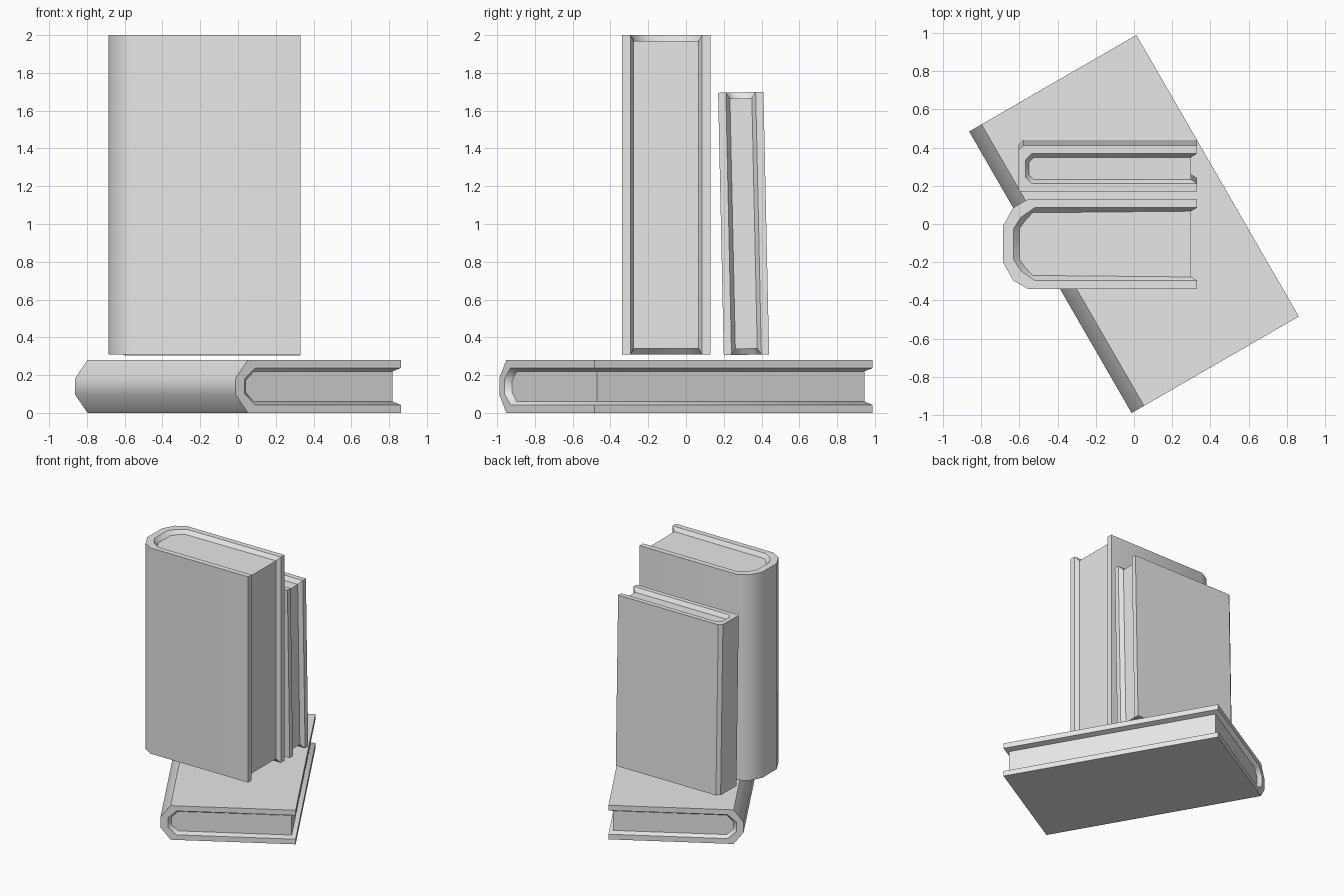
import bpy, bmesh, math
from mathutils import Matrix, Vector

cube = bpy.data.objects.get("Cube")
if cube:
    bpy.data.objects.remove(cube, do_unlink=True)

grey = bpy.data.materials.new("plain_grey")
grey.use_nodes = True
grey.diffuse_color = (0.8, 0.8, 0.8, 1)
grey.node_tree.nodes["Principled BSDF"].inputs["Base Color"].default_value = (0.8, 0.8, 0.8, 1)

RECESS = 0.032  # how far the pages sit back from the cover edges


def book(name, outer, rim, pages, height, matrix):
    """A book from three matching open profiles that run around the spine."""
    bm = bmesh.new()

    def row(profile, z):
        return [bm.verts.new((x, y, z)) for x, y in profile]

    def strip(a, b):
        for i in range(len(a) - 1):
            bm.faces.new((a[i], a[i + 1], b[i + 1], b[i]))

    ends = []
    for z, inset in ((0, RECESS), (height, -RECESS)):
        o, r, p = row(outer, z), row(rim, z), row(pages, z + inset)
        strip(o, r)          # cover edge
        strip(r, p)          # bevel down to the pages
        bm.faces.new(p)      # page block end
        ends.append((o, r, p))
    (o0, r0, p0), (o1, r1, p1) = ends
    strip(o0, o1)            # boards and spine
    for i in (0, -1):        # open edges of both boards
        strip([o0[i], r0[i], p0[i]], [o1[i], r1[i], p1[i]])
    bm.faces.new((p0[0], p0[-1], p1[-1], p1[0]))  # fore edge of the pages
    bmesh.ops.recalc_face_normals(bm, faces=bm.faces)

    mesh = bpy.data.meshes.new(name)
    bm.to_mesh(mesh)
    bm.free()
    mesh.materials.append(grey)
    obj = bpy.data.objects.new(name, mesh)
    bpy.context.collection.objects.link(obj)
    obj.matrix_world = matrix
    bpy.ops.object.select_all(action='DESELECT')
    obj.select_set(True)
    bpy.context.view_layer.objects.active = obj
    bpy.ops.object.shade_smooth_by_angle(angle=math.radians(42))


def mirrored(half, thickness):
    """Complete a profile that is symmetric about mid thickness."""
    return half + [(x, thickness - y) for x, y in reversed(half)]


# Thick upright book with a rounded spine
T = 0.47
book("thick_upright_book",
     mirrored([(0.33, 0), (-0.555, 0), (-0.632, 0.045), (-0.685, 0.14)], T),
     mirrored([(0.33, 0.045), (-0.52, 0.045), (-0.592, 0.095), (-0.63, 0.155)], T),
     mirrored([(0.298, 0.063), (-0.53, 0.071), (-0.567, 0.11), (-0.6, 0.155)], T),
     1.69, Matrix.Translation((0, -0.34, 0.31)))

# Slim book leaning against it
book("slim_leaning_book",
     [(0.33, 0), (-0.595, 0), (-0.605, 0.01), (-0.605, 0.215), (-0.58, 0.24), (0.33, 0.24)],
     mirrored([(0.33, 0.041), (-0.535, 0.041), (-0.567, 0.075)], 0.24),
     mirrored([(0.298, 0.062), (-0.525, 0.062), (-0.55, 0.088)], 0.24),
     1.39, Matrix.Translation((0, 0.2, 0.305)) @ Matrix.Rotation(0.0216, 4, 'X'))

# Book lying flat beneath, turned on its side
a = math.radians(30)
along, up = Vector((math.cos(a), math.sin(a), 0)), Vector((0, 0, 1))
lying = Matrix((along, up, along.cross(up))).transposed().to_4x4()
T = 0.28
book("flat_lying_book",
     mirrored([(0.505, 0), (-0.43, 0), (-0.505, 0.097)], T),
     mirrored([(0.505, 0.042), (-0.385, 0.042), (-0.45, 0.1)], T),
     mirrored([(0.473, 0.06), (-0.375, 0.06), (-0.425, 0.108)], T),
     1.7, lying @ Matrix.Translation((0, 0, -0.85)))
